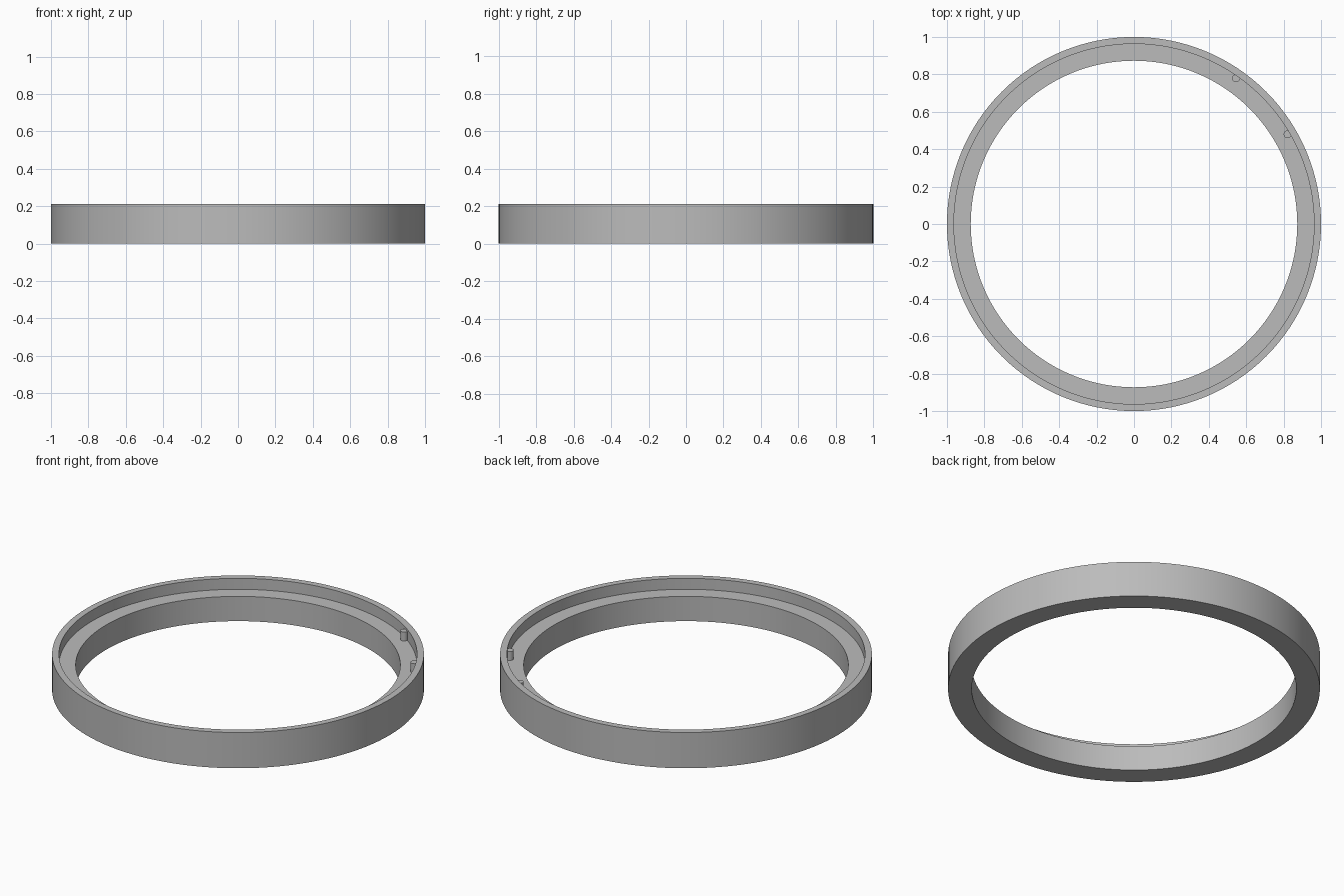
import bpy, bmesh, math

cube = bpy.data.objects.get("Cube")
if cube:
    bpy.data.objects.remove(cube, do_unlink=True)

SEGMENTS = 128
HEIGHT, LEDGE_Z = 0.212, 0.147

grey = bpy.data.materials.new("plain grey")
grey.use_nodes = True
grey.diffuse_color = (0.5, 0.5, 0.5, 1)
grey.node_tree.nodes["Principled BSDF"].inputs["Base Color"].default_value = (0.5, 0.5, 0.5, 1)


def finish(name, bm):
    """Turn a bmesh into a grey object with smooth walls and sharp rims."""
    bmesh.ops.recalc_face_normals(bm, faces=bm.faces)
    mesh = bpy.data.meshes.new(name)
    bm.to_mesh(mesh)
    bm.free()
    mesh.materials.append(grey)
    obj = bpy.data.objects.new(name, mesh)
    bpy.context.collection.objects.link(obj)
    bpy.ops.object.select_all(action="DESELECT")
    obj.select_set(True)
    bpy.context.view_layer.objects.active = obj
    bpy.ops.object.shade_smooth_by_angle(angle=math.radians(30))
    return obj


# Ring: stepped section (radius, height) turned around the z axis
section = [(0.873, 0), (1, 0), (1, HEIGHT), (0.963, HEIGHT),
           (0.963, LEDGE_Z), (0.873, LEDGE_Z)]
bm = bmesh.new()
loops = []
for i in range(SEGMENTS):
    a = math.tau * i / SEGMENTS
    loops.append([bm.verts.new((r * math.cos(a), r * math.sin(a), z)) for r, z in section])
for i, loop in enumerate(loops):
    after = loops[(i + 1) % SEGMENTS]
    for j in range(len(section)):
        k = (j + 1) % len(section)
        bm.faces.new((loop[j], after[j], after[k], loop[k]))
finish("stepped_ring", bm)

# Two small locating pins standing on the ledge against the lip
PIN_RADIUS, PIN_TOP, PIN_BASE = 0.021, 0.2, 0.137
for name, degrees in (("back_pin", 55), ("left_pin", 30.3)):
    bm = bmesh.new()
    bmesh.ops.create_cone(bm, cap_ends=True, segments=24, radius1=PIN_RADIUS,
                          radius2=PIN_RADIUS, depth=PIN_TOP - PIN_BASE)
    pin = finish(name, bm)
    a = math.radians(degrees)
    pin.location = (0.951 * math.cos(a), 0.951 * math.sin(a), (PIN_TOP + PIN_BASE) / 2)
